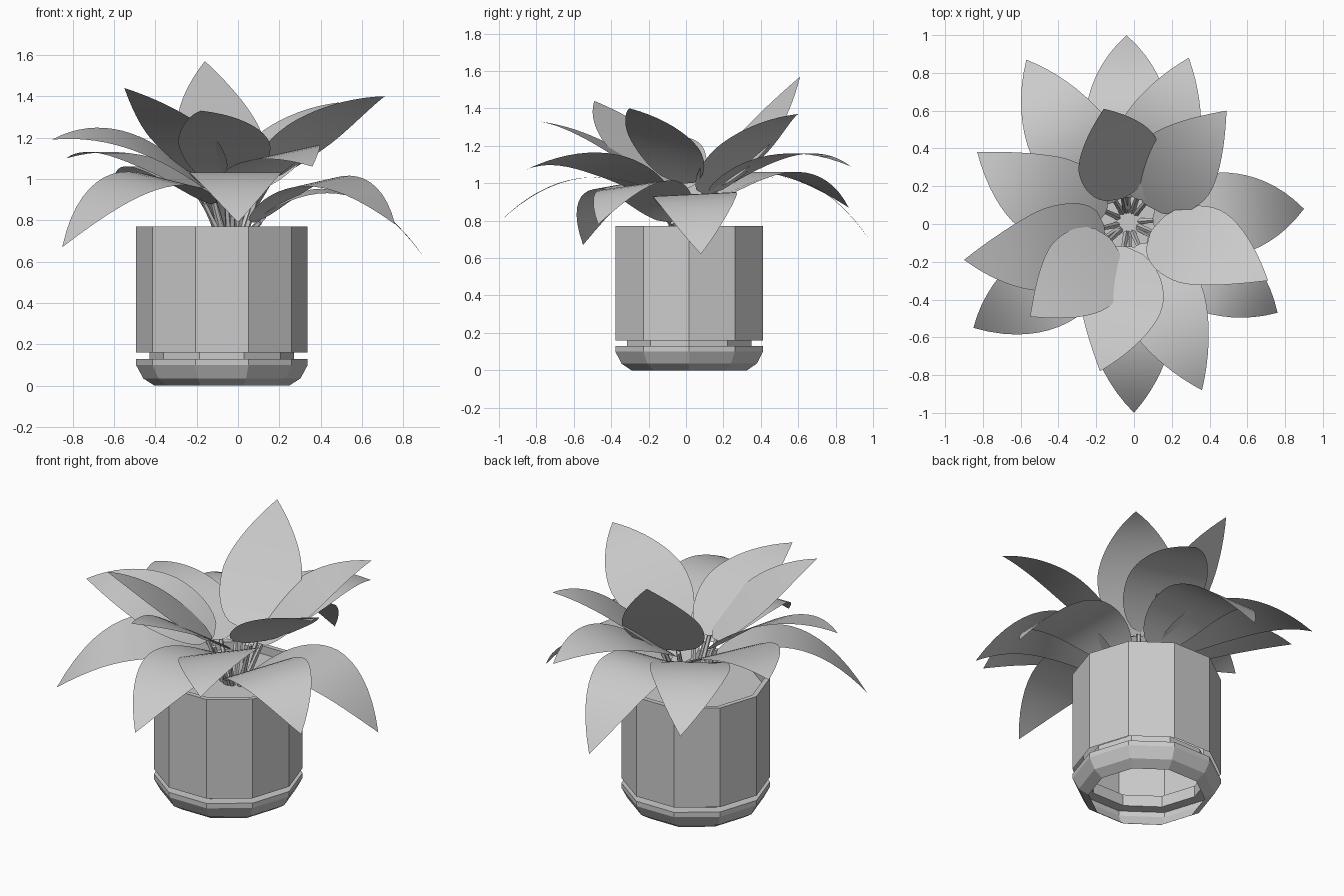
import bpy, bmesh, math
from mathutils import Matrix, Vector

cube = bpy.data.objects.get("Cube")
if cube:
    bpy.data.objects.remove(cube)

grey = bpy.data.materials.new("plain_grey")
grey.use_nodes = True
colour = (0.6, 0.6, 0.6, 1)
grey.diffuse_color = colour
grey.node_tree.nodes["Principled BSDF"].inputs["Base Color"].default_value = colour


def finish(bm, name, smooth=False):
    mesh = bpy.data.meshes.new(name)
    bm.to_mesh(mesh)
    bm.free()
    mesh.materials.append(grey)
    if smooth:
        for p in mesh.polygons:
            p.use_smooth = True
    obj = bpy.data.objects.new(name, mesh)
    bpy.context.collection.objects.link(obj)


POT = Vector((-0.078, 0.017, 0))
SIDES = 10


def lathe(name, profile, cap=False):
    """Ten-sided turned shell from (radius, height) pairs."""
    bm = bmesh.new()
    rings = []
    for r, z in profile:
        angles = [math.tau * i / SIDES for i in range(SIDES)]
        rings.append([bm.verts.new(POT + Vector((r * math.cos(a), r * math.sin(a), z)))
                      for a in angles])
    for lo, hi in zip(rings, rings[1:]):
        for i in range(SIDES):
            j = (i + 1) % SIDES
            bm.faces.new((lo[i], lo[j], hi[j], hi[i]))
    if cap:
        bm.faces.new(rings[-1])
    finish(bm, name)


# Saucer, open underneath, and the recessed foot
lathe("saucer", [(0.325, 0), (0.38, 0.035), (0.415, 0.1), (0.415, 0.13), (0.35, 0.13)])
lathe("pot_foot", [(0.35, 0.13), (0.35, 0.2)])
# Pot wall with rim, and soil
lathe("pot", [(0.415, 0.16), (0.415, 0.77), (0.385, 0.77), (0.385, 0.72)])
lathe("soil", [(0.386, 0.72), (0.2, 0.72)], cap=True)

CENTRE = Vector((-0.03, 0.01, 0))
STEPS = 18
WIDEST = 0.42


def half_width(s):
    """Rounded base, widest below the middle, pointed tip."""
    if s < WIDEST:
        return 0.225 * (0.06 + 0.94 * math.sqrt(1 - (1 - s / WIDEST) ** 2))
    return 0.225 * (1 - ((s - WIDEST) / (1 - WIDEST)) ** 1.65)


def leaf(number, tip, start_z, mid_z, roll=0, bend=0):
    tip = Vector(tip)
    heading = (tip - CENTRE).to_2d().normalized().to_3d()
    left = Vector((-heading.y, heading.x, 0))
    start = CENTRE + heading * 0.13 + Vector((0, 0, start_z))
    mid = start.lerp(tip, 0.52) + left * bend
    mid.z = mid_z
    control = 2 * mid - (start + tip) / 2
    side = Matrix.Rotation(roll, 3, (tip - start).normalized()) @ left

    # Blade swept along an arched midrib, its width set by distance along it
    path = []
    for i in range(STEPS + 1):
        t = (i / STEPS) ** 1.2
        path.append(start * (1 - t) ** 2 + control * 2 * t * (1 - t) + tip * t * t)
    lengths = [(b - a).length for a, b in zip(path, path[1:])]
    bm = bmesh.new()
    rows = []
    for i, p in enumerate(path[:-1]):
        w = half_width(sum(lengths[:i]) / sum(lengths))
        rows.append([bm.verts.new(p + side * w * k) for k in (-1, 0, 1)])
    for a, b in zip(rows, rows[1:]):
        for k in (0, 1):
            bm.faces.new((a[k], b[k], b[k + 1], a[k + 1]))
    point = bm.verts.new(tip)
    for k in (0, 1):
        bm.faces.new((rows[-1][k], point, rows[-1][k + 1]))
    bm.normal_update()
    bm.faces.ensure_lookup_table()
    if bm.faces[STEPS].normal.z < 0:
        bmesh.ops.reverse_faces(bm, faces=bm.faces)
    finish(bm, f"leaf_{number}", smooth=True)

    # Stem from the soil to the blade
    foot = CENTRE + heading * 0.06 + Vector((0, 0, 0.71))
    axis = start + heading * 0.03 - foot
    bm = bmesh.new()
    bmesh.ops.create_cone(bm, cap_ends=True, segments=5, radius1=0.017, radius2=0.012,
                          depth=axis.length)
    bmesh.ops.rotate(bm, verts=bm.verts, matrix=axis.to_track_quat("Z", "Y").to_matrix())
    bmesh.ops.translate(bm, verts=bm.verts, vec=foot + axis / 2)
    finish(bm, f"stem_{number}")


# Leaves: tip, height where the blade starts, height at its middle, roll, sideways bend
leaves = [
    ((-0.04, 1.0, 0.67), 0.88, 1.02),
    ((-0.57, 0.87, 0.87), 0.9, 1.06, 0, 0.03),
    ((0.29, 0.88, 1.09), 0.95, 1.15),
    ((0.49, 0.60, 1.37), 0.94, 1.24),
    ((-0.16, 0.61, 1.57), 0.98, 1.26, 0.2, -0.02),
    ((-0.83, 0.38, 1.10), 0.92, 1.11, 0, 0.06),
    ((0.90, 0.08, 0.62), 0.82, 0.93, 0.05),
    ((0.71, -0.30, 1.40), 1.0, 1.27, -0.22, 0.03),
    ((0.76, -0.47, 0.78), 0.79, 0.99, 0.12),
    ((0.36, -0.88, 1.06), 0.93, 1.12, 0.2),
    ((0.0, -1.0, 0.79), 0.93, 1.025),
    ((-0.18, -0.78, 1.33), 0.98, 1.22, 0, 0.04),
    ((-0.55, -0.49, 1.44), 1.0, 1.26, 0, 0.03),
    ((-0.90, -0.19, 1.19), 0.96, 1.185, -0.25, 0.05),
    ((-0.85, -0.55, 0.67), 0.88, 0.99, -0.15, 0.04),
]
for n, spec in enumerate(leaves, 1):
    leaf(n, *spec)
